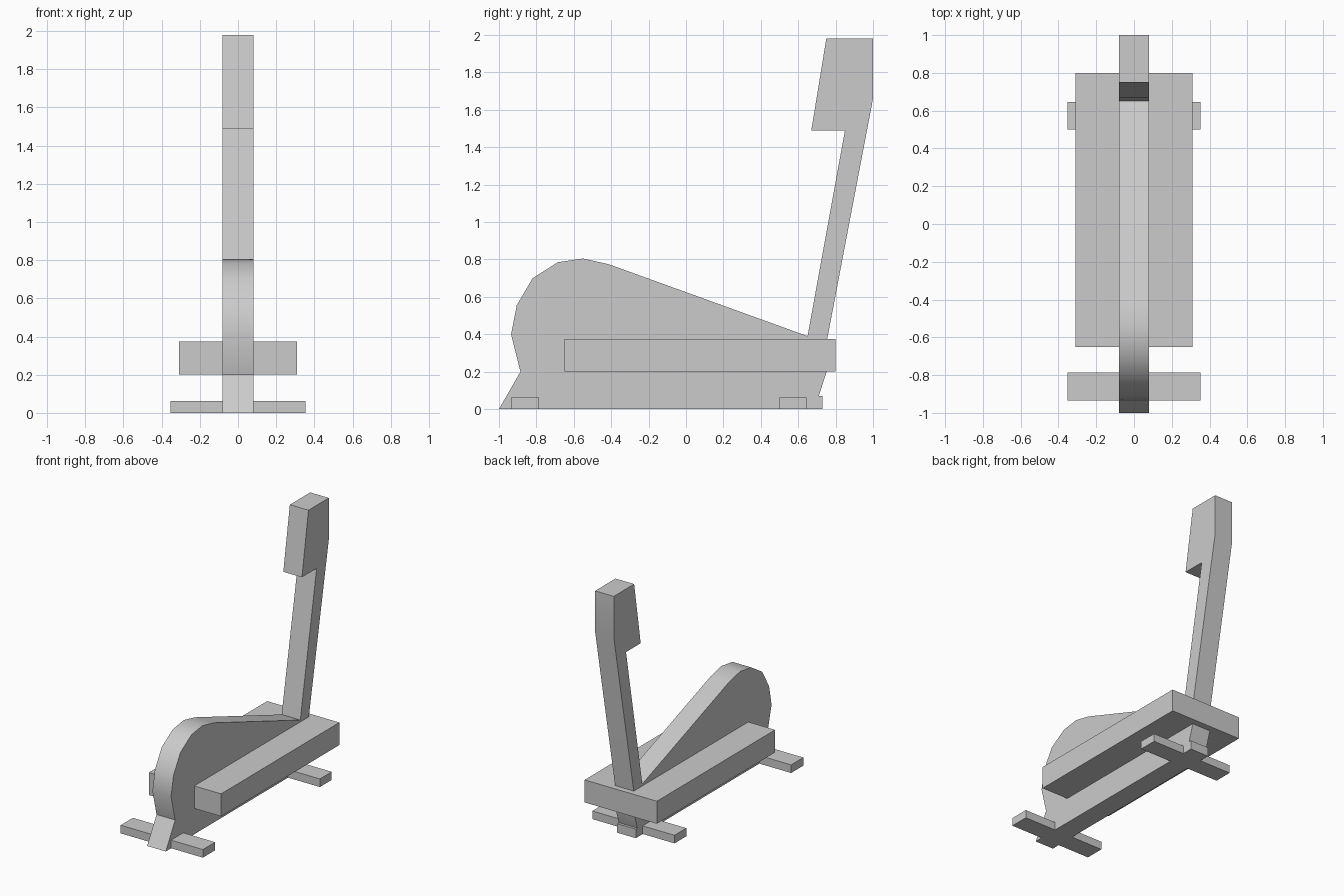
import bpy
import bmesh
import math

cube = bpy.data.objects.get("Cube")
if cube:
    bpy.data.objects.remove(cube, do_unlink=True)

grey = bpy.data.materials.new("plain grey")
grey.use_nodes = True
colour = (0.6, 0.6, 0.6, 1)
grey.diffuse_color = colour
grey.node_tree.nodes["Principled BSDF"].inputs["Base Color"].default_value = colour


def extrude_profile(name, points, half_width):
    """Side profile (y, z) extruded symmetrically along x."""
    bm = bmesh.new()
    face = bm.faces.new([bm.verts.new((-half_width, y, z)) for y, z in points])
    result = bmesh.ops.extrude_face_region(bm, geom=[face])
    moved = [v for v in result["geom"] if isinstance(v, bmesh.types.BMVert)]
    bmesh.ops.translate(bm, verts=moved, vec=(2 * half_width, 0, 0))
    bmesh.ops.recalc_face_normals(bm, faces=bm.faces)
    mesh = bpy.data.meshes.new(name)
    bm.to_mesh(mesh)
    bm.free()
    mesh.materials.append(grey)
    obj = bpy.data.objects.new(name, mesh)
    bpy.context.collection.objects.link(obj)
    return obj


def block(name, y0, y1, z0, z1, half_width):
    return extrude_profile(name, [(y0, z0), (y1, z0), (y1, z1), (y0, z1)], half_width)


# Flywheel housing, leaning mast and console in one slab
body = extrude_profile("body_and_mast", [
    (-1, 0), (-0.885, 0.2), (-0.935, 0.4), (-0.905, 0.555), (-0.82, 0.7),
    (-0.685, 0.785), (-0.55, 0.805), (-0.415, 0.775), (0.65, 0.39),
    (0.85, 1.49), (0.67, 1.49), (0.75, 1.98), (1, 1.98), (1, 1.66),
    (0.755, 0.375), (0.75, 0.195), (0.71, 0.07), (0.73, 0.07), (0.73, 0),
], 0.08)

# Smooth only the gentle bends of the housing
bpy.ops.object.select_all(action="DESELECT")
body.select_set(True)
bpy.context.view_layer.objects.active = body
bpy.ops.object.shade_smooth_by_angle(angle=math.radians(30))

# Long side deck through the body
block("side_deck", -0.65, 0.8, 0.2, 0.375, 0.31)

# Cross bars on the floor
block("front_foot", -0.935, -0.785, 0, 0.063, 0.353)
block("rear_foot", 0.5, 0.645, 0, 0.063, 0.353)
